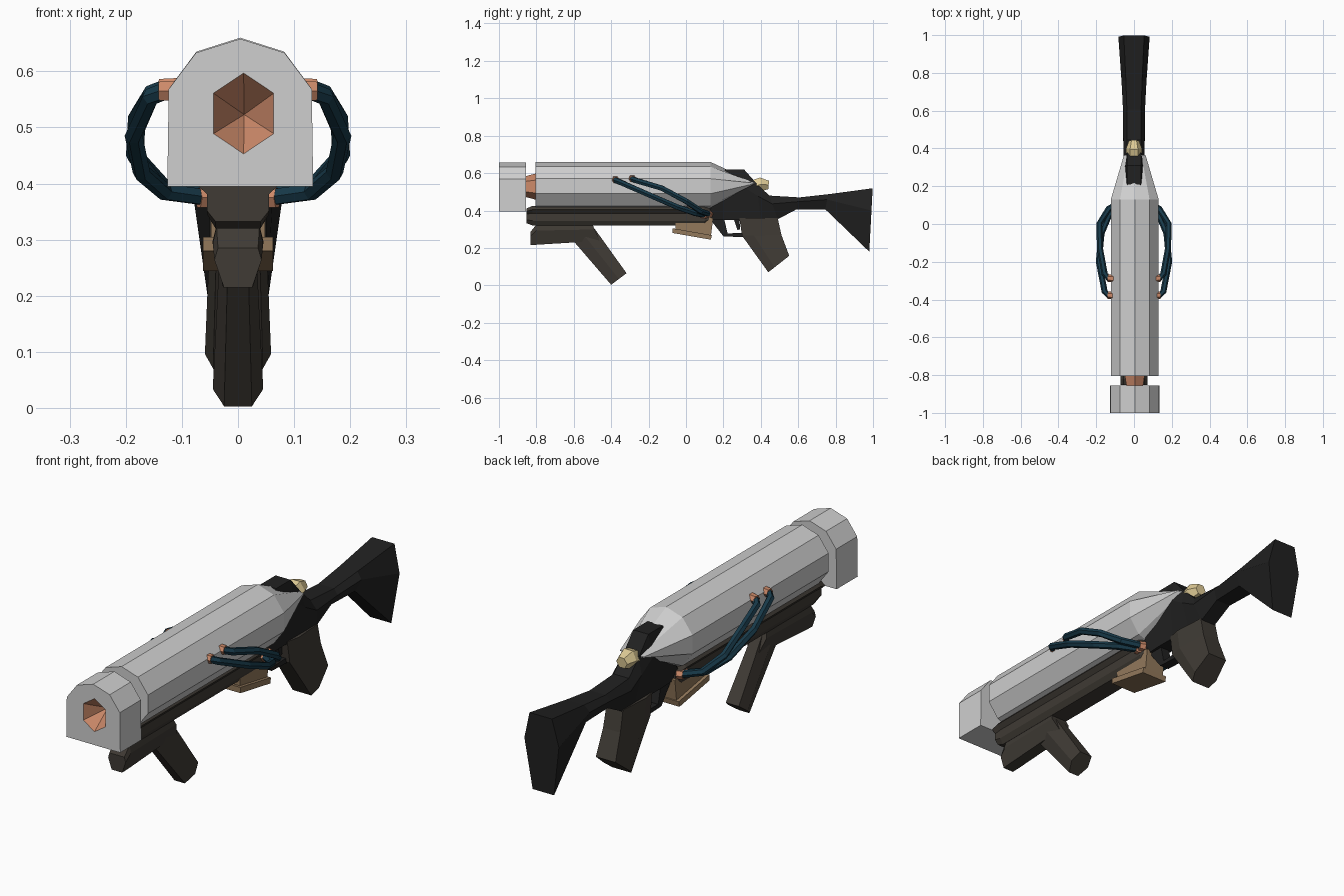
import bpy, bmesh, math
from mathutils import Vector

if "Cube" in bpy.data.objects:
    bpy.data.objects.remove(bpy.data.objects["Cube"])


def material(name, rgb):
    m = bpy.data.materials.new(name)
    m.diffuse_color = (*rgb, 1)
    m.use_nodes = True
    m.node_tree.nodes["Principled BSDF"].inputs["Base Color"].default_value = m.diffuse_color
    return m


GREY = material("light_grey", (.62, .62, .62))
BLACK = material("black", (.015, .015, .015))
BROWN = material("dark_brown", (.050, .043, .035))
TAN = material("tan", (.29, .19, .105))
COPPER = material("copper", (.60, .25, .14))
BLUE = material("deep_blue", (.009, .042, .068))
GOLD = material("pale_gold", (.75, .61, .31))


def finish(name, bm, *mats):
    bmesh.ops.recalc_face_normals(bm, faces=bm.faces)
    me = bpy.data.meshes.new(name)
    bm.to_mesh(me)
    bm.free()
    for m in mats:
        me.materials.append(m)
    ob = bpy.data.objects.new(name, me)
    bpy.context.collection.objects.link(ob)
    return ob


def loft(name, rings, mat):
    """Skin equal-length rings and cap both ends."""
    bm = bmesh.new()
    vs = [[bm.verts.new(p) for p in r] for r in rings]
    n = len(vs[0])
    for a, b in zip(vs, vs[1:]):
        for i in range(n):
            j = (i + 1) % n
            bm.faces.new((a[i], a[j], b[j], b[i]))
    bm.faces.new(vs[0])
    bm.faces.new(vs[-1])
    return finish(name, bm, mat)


def blade(name, stations, mat, f=.5, t=.3, b=.65):
    """Six-sided loft; each station runs (y1,z1)->(y2,z2) with half width w."""
    rings = []
    for y1, z1, y2, z2, w in stations:
        half = [(s * w, y1 + (y2 - y1) * k, z1 + (z2 - z1) * k)
                for s, k in ((f, 0), (1, t), (b, 1))]
        rings.append(half + [(-x, y, z) for x, y, z in reversed(half)])
    return loft(name, rings, mat)


def side_plate(name, pts, w, mat):
    """Side profile extruded across x."""
    return loft(name, [[(x, y, z) for y, z in pts] for x in (-w, w)], mat)


def tube(name, path, radii, mat, n=6):
    path = [Vector(p) for p in path]
    rings = []
    for i, p in enumerate(path):
        d = path[min(i + 1, len(path) - 1)] - path[max(i - 1, 0)]
        q = d.to_track_quat('Z', 'Y')
        rings.append([p + q @ Vector((radii[i] * math.cos(a), radii[i] * math.sin(a), 0))
                      for a in (2 * math.pi * k / n for k in range(n))])
    return loft(name, rings, mat)


def ring(y, cz, rx, rz, n=10, cx=.004):
    return [(cx + rx * math.cos(a), y, cz + rz * math.sin(a))
            for a in (math.pi / 2 + 2 * math.pi * k / n for k in range(n))]


# Ten-sided barrel with a wedge-shaped tail
loft("barrel", [ring(-.805, .53, .133, .13), ring(.13, .53, .133, .13),
                ring(.365, .545, .06, .006)], GREY)

# Muzzle block: arched top, square bottom, copper conical recess in front
arch = [p for p in ring(0, .528, .134, .13) if p[2] > .55]
arch.sort(key=lambda p: p[0])
outline = [(-.126, .395)] + [(x, z) for x, _, z in arch] + [(.134, .395)]
bm = bmesh.new()
front = [bm.verts.new((x, -1, z)) for x, z in outline]
back = [bm.verts.new((x, -.855, z)) for x, z in outline]
n = len(front)
for i in range(n):
    j = (i + 1) % n
    bm.faces.new((front[i], front[j], back[j], back[i]))
bm.faces.new(back)
hole = [bm.verts.new(p) for p in ring(-1, .525, .062, .072, 6, .01)]
apex = bm.verts.new((.011, -.91, .523))
for i in range(6):
    bm.faces.new((hole[i], hole[(i + 1) % 6], apex)).material_index = 1
rim = [bm.edges.get((l[i], l[(i + 1) % len(l)])) for l in (front, hole) for i in range(len(l))]
bmesh.ops.triangle_fill(bm, use_beauty=True, edges=rim)
finish("muzzle", bm, GREY, COPPER)

# Copper neck between muzzle and barrel
loft("muzzle_neck", [ring(-.86, .528, .05, .055, 6), ring(-.795, .528, .062, .072, 6)], COPPER)

# Stock and receiver
blade("stock", [(.12, .42, .13, .35, .05), (.21, .62, .20, .35, .056),
                (.31, .62, .30, .35, .056), (.377, .545, .40, .35, .056),
                (.445, .48, .49, .353, .057), (.607, .47, .59, .406, .058),
                (.76, .487, .745, .406, .066), (.998, .519, .98, .18, .083)],
      BLACK, f=.65, t=.35, b=.62)

# Trigger guard and trigger
side_plate("trigger_guard", [(.13, .352), (.20, .262), (.32, .257), (.32, .28),
                             (.222, .278), (.205, .352)], .022, BLACK)
side_plate("trigger", [(.255, .355), (.285, .355), (.29, .30), (.275, .295)], .01, BLACK)

# Rear grip
blade("rear_grip", [(.285, .36, .49, .36, .05), (.30, .265, .51, .27, .052),
                    (.44, .07, .552, .158, .059)], BROWN, f=.75, b=.8)

# Rail under the barrel
rail = [(.055, .425), (.072, .405), (.055, .385), (.055, .345), (.04, .32)]
rail += [(-x, z) for x, z in reversed(rail)]
loft("under_rail", [[(x, -.853, .37 + (z - .37) * .75) for x, z in rail],
                    [(x, -.82, z) for x, z in rail],
                    [(x, .10, z) for x, z in rail],
                    [(x * .8, .135, .37 + (z - .37) * .6) for x, z in rail]], BROWN)

# Front grip with its mounting plate
blade("grip_mount", [(-.832, .285, -.832, .215, .042), (-.80, .325, -.80, .217, .045),
                     (-.50, .325, -.46, .238, .045)], BROWN, f=.85, b=.6)
blade("front_grip", [(-.65, .29, -.49, .305, .032), (-.60, .235, -.465, .27, .034),
                     (-.40, .003, -.318, .065, .045)], BROWN, f=.55, t=.5, b=.7)

# Tan box under the receiver
side_plate("box_body", [(-.058, .39), (.145, .36), (.133, .26), (-.055, .29)], .048, TAN)
side_plate("box_flange", [(-.072, .305), (.138, .268), (.133, .244), (-.072, .28)], .062, TAN)

# Gold knob on the back of the receiver
tube("gold_knob", [(0, .35, .525), (0, .40, .54), (0, .442, .537)],
     [.04, .042, .026], GOLD)

# Hoses with copper fittings on both sides
hoses = [
    [(.13, -.38, .565), (.155, -.36, .555), (.186, -.20, .485),
     (.172, -.05, .42), (.13, .05, .385), (.055, .10, .375)],
    [(.13, -.29, .57), (.155, -.265, .56), (.180, -.13, .52),
     (.184, .0, .45), (.135, .08, .395), (.055, .125, .38)],
]
for s, label in ((1, "right"), (-1, "left")):
    for k, path in enumerate(hoses, 1):
        p = [(s * x, y, z) for x, y, z in path]
        tube(f"{label}_hose_{k}", p, [.016] * len(p), BLUE)
        x, y, z = p[0]
        tube(f"{label}_hose_fitting_{k}", [(s * .105, y, z), (s * .14, y + .004, z)],
             [.021, .019], COPPER)
        x, y, z = p[-1]
        tube(f"{label}_hose_end_{k}", [(s * .045, y, z), (s * .07, y - .008, z)],
             [.021, .02], COPPER)
